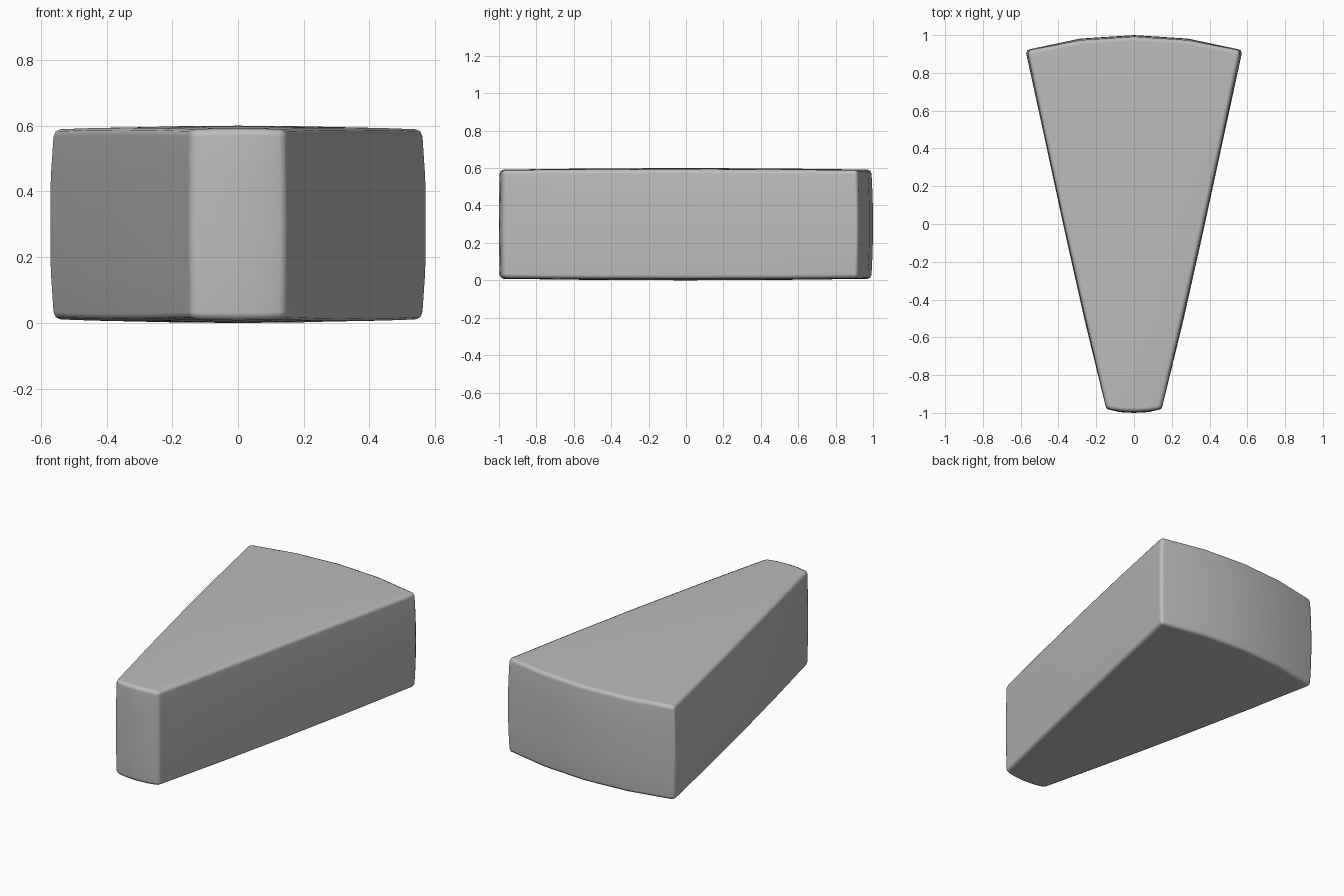
import bpy, bmesh

cube = bpy.data.objects.get("Cube")
if cube:
    bpy.data.objects.remove(cube, do_unlink=True)

# Plain stone colour
stone = bpy.data.materials.new("stone grey")
stone.use_nodes = True
grey = (0.5, 0.5, 0.5, 1.0)
stone.diffuse_color = grey
bsdf = stone.node_tree.nodes["Principled BSDF"]
bsdf.inputs["Base Color"].default_value = grey
bsdf.inputs["Roughness"].default_value = 0.8

# Gridded block, every coordinate from -1 to 1
bm = bmesh.new()
bmesh.ops.create_cube(bm, size=2)
bmesh.ops.subdivide_edges(bm, edges=bm.edges[:], cuts=3, use_grid_fill=True)
rim = [e for e in bm.edges if e.calc_face_angle(0) > 1]


def dome(a, b):
    return (1 - a * a) * (1 - b * b)


# Taper the block into a wedge with slightly pillowed sides
for v in bm.verts:
    u, w, h = v.co
    t = (w + 1) / 2
    half_width = 0.145 + 0.42 * t + 0.008 * (1 - w * w) + 0.006 * (1 - h * h)
    front = -0.98 - 0.016 * (1 - u * u) - 0.004 * (1 - h * h)
    back = 0.918 + 0.074 * (1 - u * u) + 0.008 * (1 - h * h)
    half_height = 0.289 + 0.005 * (1 - w * w) + 0.003 * (1 - u * u) + 0.003 * dome(u, w)
    v.co = (u * half_width, front + (back - front) * t, 0.3 + h * half_height)

# Worn edges
bmesh.ops.bevel(bm, geom=rim, offset=0.022, offset_type='OFFSET', segments=2,
                profile=0.5, affect='EDGES', clamp_overlap=True)
bmesh.ops.recalc_face_normals(bm, faces=bm.faces[:])
for f in bm.faces:
    f.smooth = True

mesh = bpy.data.meshes.new("wedge_stone")
bm.to_mesh(mesh)
bm.free()
mesh.materials.append(stone)
block = bpy.data.objects.new("wedge_stone", mesh)
bpy.context.collection.objects.link(block)

# Keep the broad faces calm and the rounded edges soft
soft = block.modifiers.new("soft_edges", 'WEIGHTED_NORMAL')
soft.weight = 50
